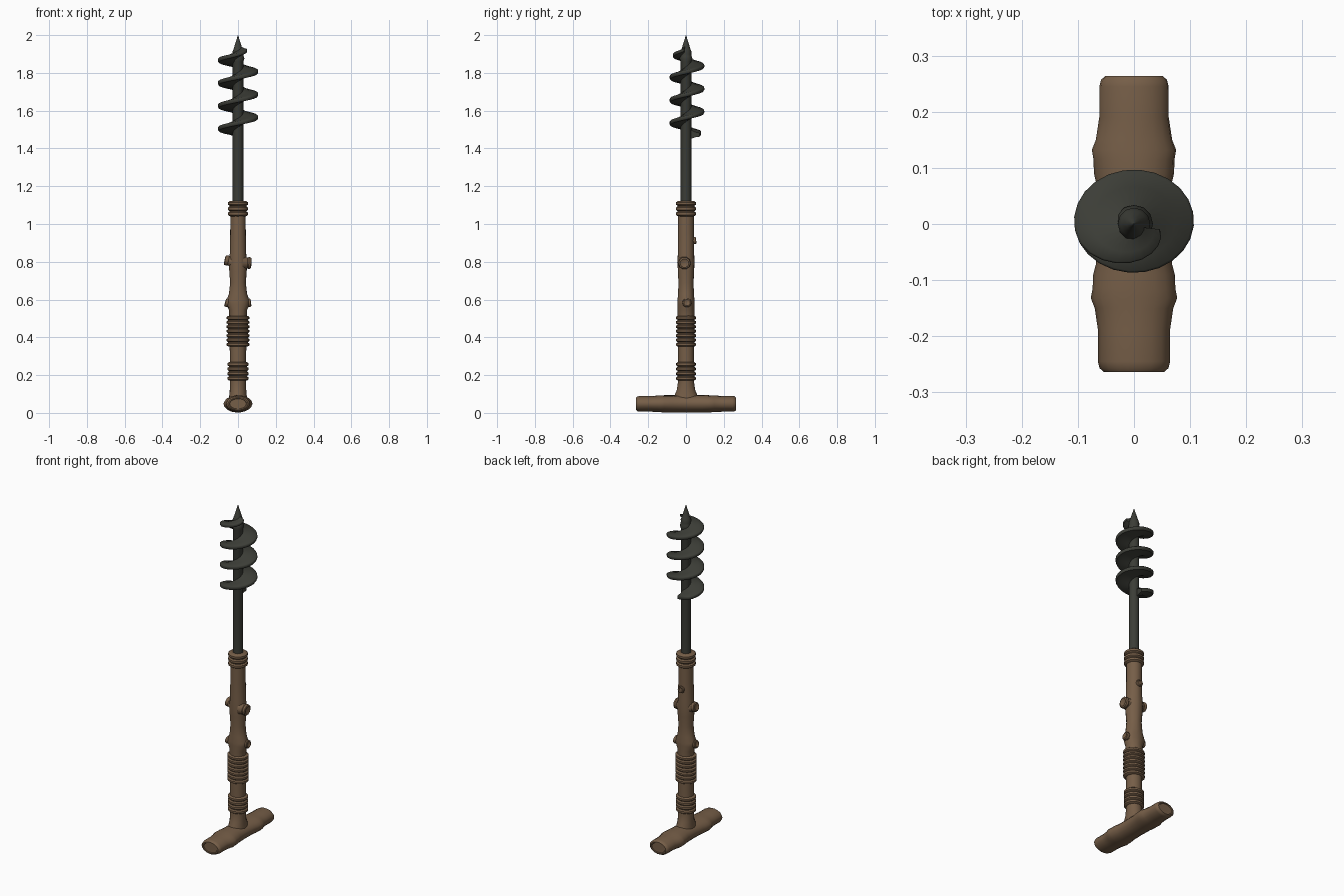
import bpy, bmesh, math
from mathutils import Vector, Matrix

if "Cube" in bpy.data.objects:
    bpy.data.objects.remove(bpy.data.objects["Cube"])


def material(name, rgb):
    m = bpy.data.materials.new(name)
    m.diffuse_color = (*rgb, 1)
    m.use_nodes = True
    m.node_tree.nodes["Principled BSDF"].inputs["Base Color"].default_value = m.diffuse_color
    return m


wood = material("brown wood", (0.18, 0.112, 0.064))
iron = material("dark iron", (0.045, 0.047, 0.038))


def finish(name, bm, mat, angle=40):
    bmesh.ops.recalc_face_normals(bm, faces=bm.faces)
    me = bpy.data.meshes.new(name)
    bm.to_mesh(me)
    bm.free()
    me.materials.append(mat)
    ob = bpy.data.objects.new(name, me)
    bpy.context.collection.objects.link(ob)
    bpy.ops.object.select_all(action='DESELECT')
    ob.select_set(True)
    bpy.context.view_layer.objects.active = ob
    bpy.ops.object.shade_smooth_by_angle(angle=math.radians(angle))
    return ob


def skin(bm, rings):
    """Bridge closed vertex rings and cap both ends."""
    vs = [[bm.verts.new(p) for p in r] for r in rings]
    n = len(vs[0])
    for a, b in zip(vs, vs[1:]):
        for i in range(n):
            j = (i + 1) % n
            bm.faces.new((a[i], a[j], b[j], b[i]))
    bm.faces.new(vs[0][::-1])
    bm.faces.new(vs[-1])


def turned(name, profile, mat, n=16, matrix=Matrix(), grain=0.0, angle=40):
    """Elliptical turning along z; profile rows are (z, rx, ry)."""
    rings = []
    for z, rx, ry in profile:
        ring = []
        for i in range(n):
            t = 2 * math.pi * i / n
            g = 1 + grain * math.sin(5 * t + z * 4) * math.cos(3 * t)
            ring.append(matrix @ Vector((rx * g * math.cos(t), ry * g * math.sin(t), z)))
        rings.append(ring)
    bm = bmesh.new()
    skin(bm, rings)
    return finish(name, bm, mat, angle)


# Wooden stem, flared where it meets the crossbar and swollen at the knots
turned("wooden_stem", [
    (0.04, 0.05, 0.075), (0.09, 0.046, 0.062), (0.12, 0.043, 0.049), (0.16, 0.042, 0.043),
    (0.30, 0.042, 0.043), (0.50, 0.044, 0.044), (0.545, 0.047, 0.044), (0.575, 0.060, 0.045),
    (0.595, 0.060, 0.045), (0.63, 0.047, 0.042), (0.69, 0.041, 0.040), (0.75, 0.046, 0.043),
    (0.80, 0.048, 0.045), (0.85, 0.043, 0.043), (0.95, 0.042, 0.042), (1.11, 0.042, 0.042)],
    wood, 20, grain=0.035)


# Bands of rounded rings wrapped round the stem
def wrap(name, z0, z1, count, rx, ry):
    h = (z1 - z0) / count
    rows = [(z0, 0.038, 0.038)]
    for i in range(count):
        z = z0 + i * h
        rows += [(z + f * h, rx + d, ry + d) for f, d in
                 ((0.06, -0.008), (0.28, 0.0), (0.72, 0.0), (0.94, -0.008))]
    rows.append((z1, 0.038, 0.038))
    turned(name, rows, wood, 20)


wrap("lower_wrap", 0.17, 0.27, 4, 0.056, 0.052)
wrap("grip_wrap", 0.35, 0.515, 7, 0.060, 0.053)
wrap("top_collar", 1.04, 1.122, 3, 0.053, 0.053)

# Cut branch stubs with hollowed ends
for name, base, direction, length, r in (
        ("upper_right_knot", (0.025, -0.008, 0.795), (1, 0, -0.05), 0.046, 0.031),
        ("upper_left_knot", (-0.025, 0, 0.80), (-1, 0, 0.22), 0.047, 0.027),
        ("lower_right_knot", (0.03, 0.005, 0.58), (1, 0, 0.12), 0.039, 0.023),
        ("lower_left_knot", (-0.03, -0.005, 0.575), (-1, 0, 0.3), 0.040, 0.023),
        ("back_knot", (0, 0.02, 0.91), (0, 1, 0.1), 0.034, 0.019)):
    m = Matrix.Translation(base) @ Vector(direction).to_track_quat('Z', 'Y').to_matrix().to_4x4()
    turned(name, [(0, r * 1.25, r * 1.25), (length * .55, r * .95, r * .95),
                  (length * .7, r * 1.08, r * 1.08), (length * .93, r, r),
                  (length, r * .75, r * .75), (length - .004, r * .5, r * .5)], wood, 10, m)

# Crossbar lying along y, mirrored about its middle
half = [(0.0, 0.064, 0.046), (0.07, 0.067, 0.046), (0.09, 0.072, 0.046), (0.115, 0.073, 0.046),
        (0.132, 0.076, 0.045), (0.15, 0.069, 0.044), (0.19, 0.063, 0.042), (0.245, 0.063, 0.042),
        (0.257, 0.060, 0.040), (0.264, 0.052, 0.034), (0.264, 0.046, 0.029), (0.260, 0.043, 0.027)]
bar = [(-y, a, b) for y, a, b in half[:0:-1]] + half
turned("crossbar", bar, wood, 18,
       Matrix.Translation((0, 0, 0.048)) @ Matrix.Rotation(math.pi / 2, 4, 'X'), grain=0.025)

# Iron shaft with small neck rings and pointed lead tip
turned("iron_shaft", [
    (1.08, 0.028, 0.028), (1.86, 0.028, 0.028), (1.875, 0.034, 0.034), (1.888, 0.030, 0.030),
    (1.90, 0.028, 0.028), (1.912, 0.029, 0.029), (1.925, 0.024, 0.024), (1.96, 0.013, 0.013),
    (1.985, 0.005, 0.005), (2.0, 0.001, 0.001)], iron, 12)

# Rising right-handed screw blade, thick at the root and thin at the rim
pitch, start, end, step = 0.121, 85, 1440 - 10, 15
rings = []
for deg in range(start, end + 1, step):
    t = math.radians(deg)
    z = 1.476 + (deg - 90) / 360 * pitch
    grow = min(1, 0.72 + (deg - start) / 160)
    fade = min(1, max(0.0, (end - deg) / 140))
    size = grow * (0.36 + 0.64 * fade ** 0.7)
    rx, ry = 0.107 * size, 0.092 * size
    c, s = math.cos(t), math.sin(t)
    ring = []
    for f, dz in ((0, -0.026), (0.62, -0.015), (0.95, -0.013), (1, -0.006),
                  (1, 0.004), (0.95, 0.008), (0.62, 0.012), (0, 0.026)):
        x = 0.018 + (rx - 0.018) * f
        y = 0.018 + (ry - 0.018) * f
        ring.append((x * c, y * s + 0.005 * f, z + dz * (0.6 + 0.4 * fade)))
    rings.append(ring)
bm = bmesh.new()
skin(bm, rings)
finish("screw_blade", bm, iron, 50)
